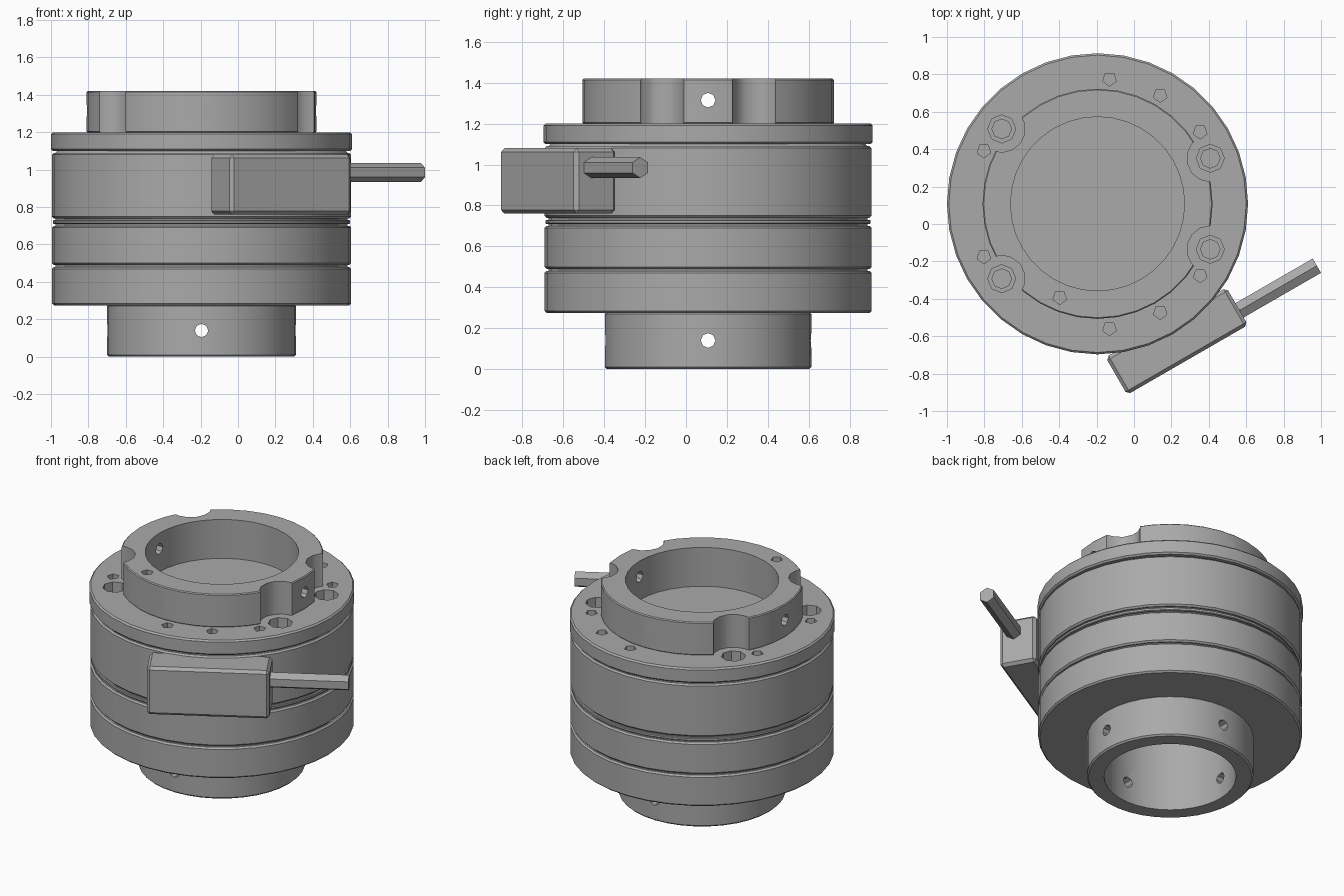
import bpy, bmesh
from math import radians, cos, sin, pi
from mathutils import Matrix, Vector

if "Cube" in bpy.data.objects:
    bpy.data.objects.remove(bpy.data.objects["Cube"], do_unlink=True)

CX, CY = -0.195, 0.108          # axis of the round body
SEGS = 36

metal = bpy.data.materials.new("grey metal")
metal.use_nodes = True
GREY = (0.4, 0.4, 0.4, 1)
metal.diffuse_color = GREY
metal.node_tree.nodes["Principled BSDF"].inputs["Base Color"].default_value = GREY


def finish(name, bm, matrix=None):
    """Turn a bmesh into an object, placed relative to the body axis."""
    if matrix:
        bm.transform(matrix)
    bmesh.ops.recalc_face_normals(bm, faces=bm.faces)
    me = bpy.data.meshes.new(name)
    bm.to_mesh(me)
    bm.free()
    me.materials.append(metal)
    ob = bpy.data.objects.new(name, me)
    ob.location = (CX, CY, 0)
    bpy.context.collection.objects.link(ob)
    return ob


def ring(name, inner, outer, z0, z1, bevel=0.01):
    """Lathed tube with chamfered outer edges."""
    pts = [(inner, z0), (outer - bevel, z0), (outer, z0 + bevel),
           (outer, z1 - bevel), (outer - bevel, z1), (inner, z1)]
    bm = bmesh.new()
    vs = [bm.verts.new((r, 0, z)) for r, z in pts]
    es = [bm.edges.new((a, b)) for a, b in zip(vs, vs[1:] + vs[:1])]
    bmesh.ops.spin(bm, geom=vs + es, cent=(0, 0, 0), axis=(0, 0, 1),
                   angle=2 * pi, steps=SEGS)
    bmesh.ops.remove_doubles(bm, verts=bm.verts, dist=1e-4)
    return finish(name, bm)


def rod(name, p, q, r, sides):
    """Straight prism from point p to point q."""
    p, q = Vector(p), Vector(q)
    bm = bmesh.new()
    bmesh.ops.create_cone(bm, cap_ends=True, segments=sides, radius1=r,
                          radius2=r, depth=(q - p).length)
    turn = (q - p).to_track_quat('Z', 'Y').to_matrix().to_4x4()
    return finish(name, bm, Matrix.Translation((p + q) / 2) @ turn)


def cut(ob, p, q, r, sides):
    """Drill a hole along p-q through ob."""
    cutter = rod("cutter", p, q, r, sides)
    mod = ob.modifiers.new("hole", 'BOOLEAN')
    mod.operation, mod.solver, mod.object = 'DIFFERENCE', 'EXACT', cutter
    bpy.context.view_layer.update()
    deps = bpy.context.evaluated_depsgraph_get()
    me = bpy.data.meshes.new_from_object(ob.evaluated_get(deps))
    ob.modifiers.clear()
    ob.data = me
    bpy.data.objects.remove(cutter, do_unlink=True)


def drill_down(ob, radius, azimuth, z0, z1, r, sides):
    a = radians(azimuth)
    x, y = radius * cos(a), radius * sin(a)
    cut(ob, (x, y, z0), (x, y, z1), r, sides)


def cross_drill(ob, z):
    cut(ob, (-1, 0, z), (1, 0, z), 0.036, 8)
    cut(ob, (0, -1, z), (0, 1, z), 0.036, 8)


# Round body, bottom to top
base_collar = ring("base_collar", 0.40, 0.505, 0, 0.28)
lower_flange = ring("lower_flange", 0.40, 0.80, 0.275, 0.48)
middle_ring = ring("middle_ring", 0.40, 0.80, 0.49, 0.70)
spacer_ring = ring("spacer_ring", 0.40, 0.795, 0.71, 0.73, 0.004)
main_housing = ring("main_housing", 0.40, 0.80, 0.74, 1.09)
top_flange = ring("top_flange", 0.465, 0.805, 1.10, 1.20)
top_collar = ring("top_collar", 0.465, 0.615, 1.199, 1.42, 0.006)
inner_core = ring("inner_core", 0.40, 0.78, 0.47, 1.10)
floor_plate = rod("floor_plate", (0, 0, 1.05), (0, 0, 1.16), 0.47, SEGS)

# Cross pin holes in both collars
cross_drill(base_collar, 0.14)
cross_drill(top_collar, 1.315)

# Bolts with collar notches and counterbores
for az in (22, -22, 142, -142):
    drill_down(top_collar, 0.65, az, 1.1, 1.5, 0.125, 14)
    drill_down(top_flange, 0.65, az, 1.05, 1.3, 0.075, 8)
    x, y = 0.65 * cos(radians(az)), 0.65 * sin(radians(az))
    bolt = rod("flange_bolt", (x, y, 1.08), (x, y, 1.13), 0.055, 8)

# Small tapped holes
for az in (84.5, 60, 35, 155):
    for side in (1, -1):
        drill_down(top_flange, 0.67, az * side, 1.12, 1.3, 0.038, 5)
drill_down(top_collar, 0.54, -112, 1.32, 1.5, 0.038, 5)

# Mounting holes underneath
for az in range(30, 390, 60):
    drill_down(lower_flange, 0.62, az, 0.2, 0.55, 0.10, 10)
    drill_down(middle_ring, 0.62, az, 0.45, 0.6, 0.10, 10)
    drill_down(inner_core, 0.62, az, 0.4, 0.6, 0.10, 10)

# Side block: t runs along the block, n points out from the axis
along = Vector((cos(radians(30)), sin(radians(30)), 0))
out = Vector((cos(radians(-60)), sin(radians(-60)), 0))


def at(t, n, z):
    return along * t + out * n + Vector((0, 0, z))


bm = bmesh.new()
bmesh.ops.create_cube(bm, size=1)
bmesh.ops.scale(bm, verts=bm.verts, vec=(0.746, 0.231, 0.32))
bmesh.ops.bevel(bm, geom=bm.edges[:], offset=0.018, segments=1, affect='EDGES')
side_block = finish("side_block", bm, Matrix.Translation(at(0, 0.848, 0.92))
                    @ Matrix.Rotation(radians(30), 4, 'Z'))
cut(side_block, at(-0.155, 0.86, 0.84), at(-0.155, 1.1, 0.84), 0.042, 6)
cut(side_block, at(0.16, 0.88, 0.7), at(0.16, 0.88, 0.86), 0.02, 6)
cut(side_block, at(0.34, 0.873, 0.985), at(0.5, 0.873, 0.985), 0.065, 8)
cable = rod("cable", at(0.3, 0.873, 0.985), at(0.85, 0.873, 0.985), 0.051, 6)

# Soft shading with crisp edges
bpy.ops.object.select_all(action='DESELECT')
round_parts = [base_collar, lower_flange, middle_ring, spacer_ring,
               main_housing, top_flange, top_collar, inner_core]
for ob in round_parts:
    ob.select_set(True)
bpy.context.view_layer.objects.active = base_collar
bpy.ops.object.shade_smooth_by_angle(angle=radians(30))
